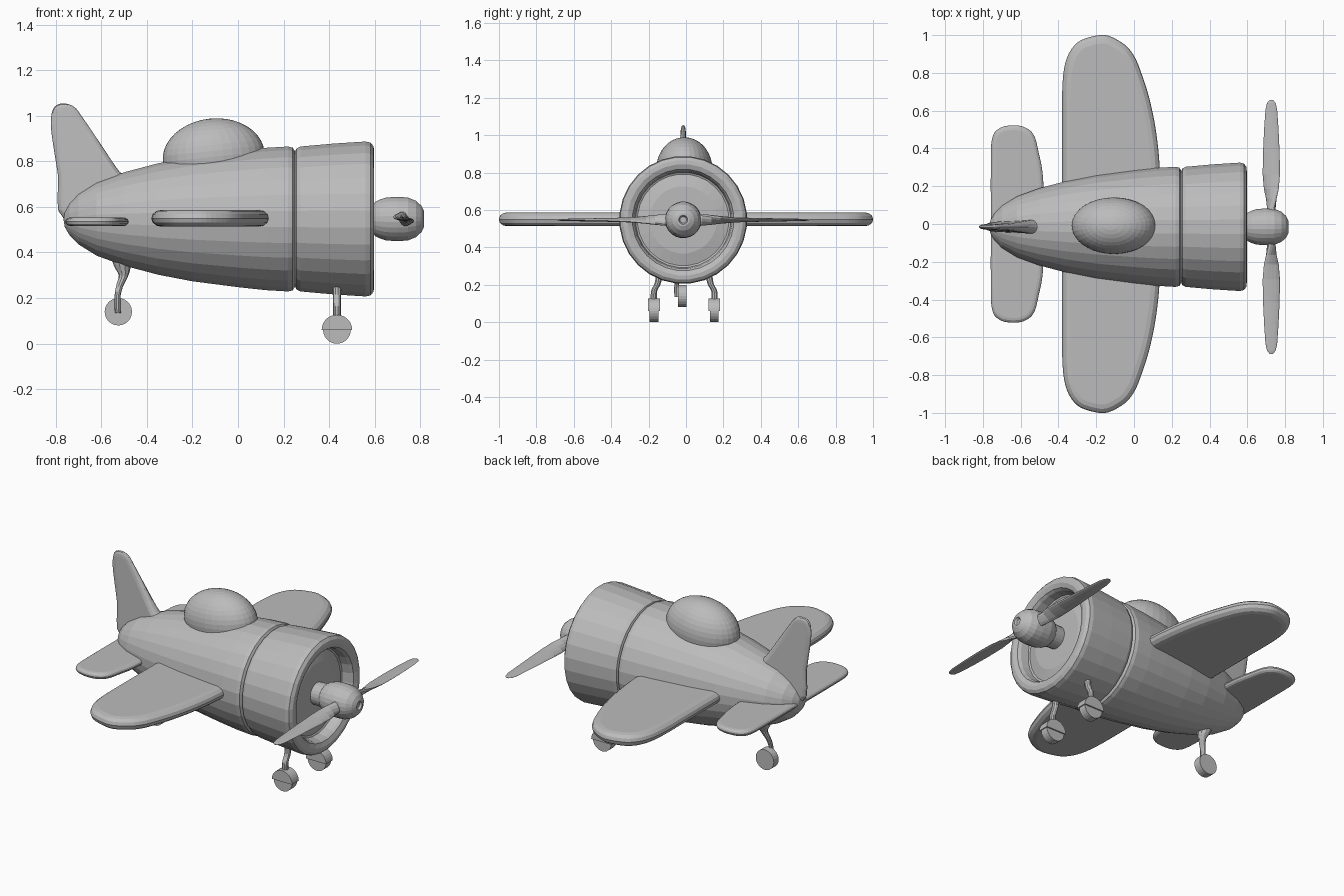
import bpy, bmesh
from math import sin, cos, pi, radians
from mathutils import Vector, Matrix
from mathutils.geometry import interpolate_bezier

if "Cube" in bpy.data.objects:
    bpy.data.objects.remove(bpy.data.objects["Cube"])

grey = bpy.data.materials.new("plain_grey")
grey.use_nodes = True
grey.diffuse_color = (0.5, 0.5, 0.5, 1)
grey.node_tree.nodes["Principled BSDF"].inputs["Base Color"].default_value = (0.5, 0.5, 0.5, 1)

AXIS_Y, AXIS_Z = -0.015, 0.547


def finish(name, bm):
    bmesh.ops.remove_doubles(bm, verts=bm.verts, dist=0.0001)
    bmesh.ops.recalc_face_normals(bm, faces=bm.faces)
    mesh = bpy.data.meshes.new(name)
    bm.to_mesh(mesh)
    bm.free()
    mesh.materials.append(grey)
    obj = bpy.data.objects.new(name, mesh)
    bpy.context.collection.objects.link(obj)
    return obj


def loft(name, rings):
    """Skin a list of equally sized rings and cap both ends."""
    bm = bmesh.new()
    rows = [[bm.verts.new(p) for p in ring] for ring in rings]
    n = len(rows[0])
    for a, b in zip(rows, rows[1:]):
        for i in range(n):
            j = (i + 1) % n
            bm.faces.new((a[i], a[j], b[j], b[i]))
    bm.faces.new(rows[0])
    bm.faces.new(rows[-1])
    return finish(name, bm)


def revolve(name, profile, sides):
    """Turn (x, radius) points around the long axis of the body."""
    angles = [2 * pi * (i + 0.5) / sides for i in range(sides)]
    return loft(name, [[Vector((x, AXIS_Y + max(r, 0.0002) * cos(a), AXIS_Z + max(r, 0.0002) * sin(a)))
                        for a in angles] for x, r in profile])


def tube(name, path, sides=10):
    """Upright tube through (point, radius) pairs, with smoothed bends."""
    rings = []
    for k in range(len(path) - 1):
        before, (p, r) = path[max(k - 1, 0)][0], path[k]
        (q, s), after = path[k + 1], path[min(k + 2, len(path) - 1)][0]
        p, q, before, after = map(Vector, (p, q, before, after))
        pts = interpolate_bezier(p, p + (q - before) / 6, q - (after - p) / 6, q, 5)
        for t, c in enumerate(pts[:5 if k == len(path) - 2 else 4]):
            rad = r + (s - r) * t / 4
            rings.append([c + Vector((rad * cos(2 * pi * i / sides), rad * sin(2 * pi * i / sides), 0))
                          for i in range(sides)])
    return loft(name, rings)


def smooth_outline(points, steps=4):
    """Closed smooth curve through the points, counter-clockwise."""
    pts = [Vector(p) for p in points]
    n, out = len(pts), []
    for i in range(n):
        a, p, q, b = (pts[(i + k) % n] for k in (-1, 0, 1, 2))
        out += interpolate_bezier(p, p + (q - a) / 6, q - (b - p) / 6, q, steps + 1)[:-1]
    return [Vector((p[0], p[1])) for p in out]


def slab(name, outline, thickness, centre, upright=False, rim=0.0):
    """Thicken a counter-clockwise outline, rounding its edge inwards by rim."""
    n = len(outline)
    inward = []
    for i in range(n):
        t = (outline[(i + 1) % n] - outline[i - 1]).normalized()
        inward.append(Vector((-t.y, t.x)))
    angles = [radians(a) for a in ((-90, -60, -30, 0, 30, 60, 90) if rim else (-90, 90))]
    rings = []
    for a in angles:
        inset, h = rim * (1 - cos(a)), sin(a) * thickness / 2
        flat = [p + d * inset for p, d in zip(outline, inward)]
        rings.append([Vector(centre) + Vector((p.x, -h, p.y) if upright else (p.x, p.y, h))
                      for p in flat])
    return loft(name, rings)


def disc(radius, sweep=2 * pi, count=24):
    return [Vector((radius * cos(sweep * i / count), radius * sin(sweep * i / count)))
            for i in range(count + (sweep < 6))]


def mirrored(half):
    """Mirror an outline whose first point alone lies on the middle line."""
    return half + [(x, -y) for x, y in reversed(half) if y]


# Fuselage, hollow engine cowl and spinner
revolve("fuselage", [(-0.766, 0), (-0.76, 0.035), (-0.74, 0.07), (-0.7, 0.112), (-0.62, 0.162),
                     (-0.5, 0.206), (-0.35, 0.246), (-0.2, 0.275), (0, 0.301), (0.12, 0.314),
                     (0.22, 0.32), (0.24, 0.315), (0.249, 0.3), (0.249, 0)], 28)
revolve("engine_cowl", [(0.249, 0), (0.249, 0.295), (0.256, 0.311), (0.275, 0.32), (0.42, 0.333),
                        (0.56, 0.342), (0.582, 0.337), (0.595, 0.32), (0.597, 0.298),
                        (0.587, 0.272), (0.57, 0.262), (0.525, 0.255), (0.52, 0.245),
                        (0.535, 0.18), (0.535, 0)], 28)
revolve("spinner", [(0.52, 0), (0.525, 0.064), (0.595, 0.068), (0.602, 0.076), (0.622, 0.086),
                    (0.65, 0.095), (0.7, 0.098), (0.745, 0.095), (0.78, 0.081), (0.805, 0.058),
                    (0.817, 0.034), (0.817, 0.024), (0.805, 0.017), (0.805, 0)], 24)

# Propeller blades, twisted from upright at the root to flat at the tip
stations = [(0.05, 0.036, 0.024, 75), (0.1, 0.034, 0.02, 65), (0.15, 0.036, 0.015, 42),
            (0.2, 0.043, 0.012, 24), (0.28, 0.047, 0.01, 12), (0.4, 0.044, 0.009, 6),
            (0.52, 0.038, 0.008, 3), (0.62, 0.031, 0.006, 2), (0.655, 0.023, 0.005, 0),
            (0.672, 0.009, 0.002, 0)]
for name, side in (("left_blade", 1), ("right_blade", -1)):
    rings = []
    for y, chord, thick, twist in stations:
        t = radians(twist)
        ring = []
        for i in range(12):
            u, w = chord * cos(pi * i / 6), thick * sin(pi * i / 6)
            ring.append(Vector((0.727 + u * cos(t) - w * sin(t), AXIS_Y + side * y,
                                AXIS_Z + side * (u * sin(t) + w * cos(t)))))
        rings.append(ring)
    loft(name, rings)

# Main wing and tailplane
wing_half = [(0.14, 0), (0.136, 0.3), (0.115, 0.5), (0.08, 0.67), (0.035, 0.81), (0, 0.89),
             (-0.05, 0.95), (-0.14, 0.998), (-0.22, 0.993), (-0.3, 0.96), (-0.355, 0.88),
             (-0.378, 0.75), (-0.38, 0.5), (-0.38, 0)]
slab("main_wing", smooth_outline(mirrored(wing_half)), 0.074, (0, 0, 0.55), rim=0.045)
tail_half = [(-0.475, 0), (-0.482, 0.25), (-0.505, 0.38), (-0.53, 0.47), (-0.58, 0.513),
             (-0.65, 0.522), (-0.715, 0.505), (-0.752, 0.45), (-0.758, 0.3), (-0.758, 0)]
slab("tailplane", smooth_outline(mirrored(tail_half)), 0.038, (0, 0, 0.535), rim=0.025)

# Tail fin, thicker towards its root
fin_points = [(-0.765, 0.55), (-0.79, 0.74), (-0.815, 0.9), (-0.821, 0.98), (-0.808, 1.035),
              (-0.77, 1.054), (-0.72, 1.04), (-0.68, 0.99), (-0.6, 0.872), (-0.52, 0.755),
              (-0.46, 0.7), (-0.5, 0.58)]
fin = slab("tail_fin", smooth_outline(fin_points[::-1]), 0.06, (0, 0, 0), upright=True, rim=0.03)
for v in fin.data.vertices:
    root = min(1, (1.054 - v.co.z) / 0.35)
    front = min(1, max(0, (v.co.x + 0.83) / 0.2))
    v.co.y = AXIS_Y + v.co.y * (0.45 + 0.9 * root ** 2 * front)

# Canopy dome, leaning with the top of the body
bm = bmesh.new()
bmesh.ops.create_uvsphere(bm, u_segments=32, v_segments=20, radius=1)
bmesh.ops.scale(bm, verts=bm.verts, vec=(0.224, 0.15, 0.168))
bmesh.ops.rotate(bm, verts=bm.verts, matrix=Matrix.Rotation(radians(-6), 3, "Y"))
bmesh.ops.translate(bm, verts=bm.verts, vec=(-0.107, AXIS_Y + 0.006, 0.82))
finish("canopy", bm)

# Main landing gear
for name, side in (("left", 1), ("right", -1)):
    y = -0.01 + side * 0.161
    slab(name + "_wheel", disc(0.061), 0.048, (0.434, y, 0.061), upright=True)
    slab(name + "_wheel_fender", disc(0.067, pi, 14), 0.064, (0.434, y, 0.06), upright=True)
    tube(name + "_strut", [((0.434, y, 0.1), 0.017), ((0.434, y, 0.165), 0.017),
                           ((0.434, y - side * 0.022, 0.215), 0.018),
                           ((0.434, y - side * 0.035, 0.32), 0.02)])

# Tail wheel on a curved strut beside it
slab("tail_wheel", disc(0.06), 0.046, (-0.525, -0.02, 0.14), upright=True)
tube("tail_strut", [((-0.527, -0.05, 0.135), 0.013), ((-0.529, -0.05, 0.2), 0.013),
                    ((-0.52, -0.038, 0.25), 0.015), ((-0.502, -0.022, 0.3), 0.021),
                    ((-0.508, -0.016, 0.345), 0.038), ((-0.515, -0.015, 0.42), 0.055)])
